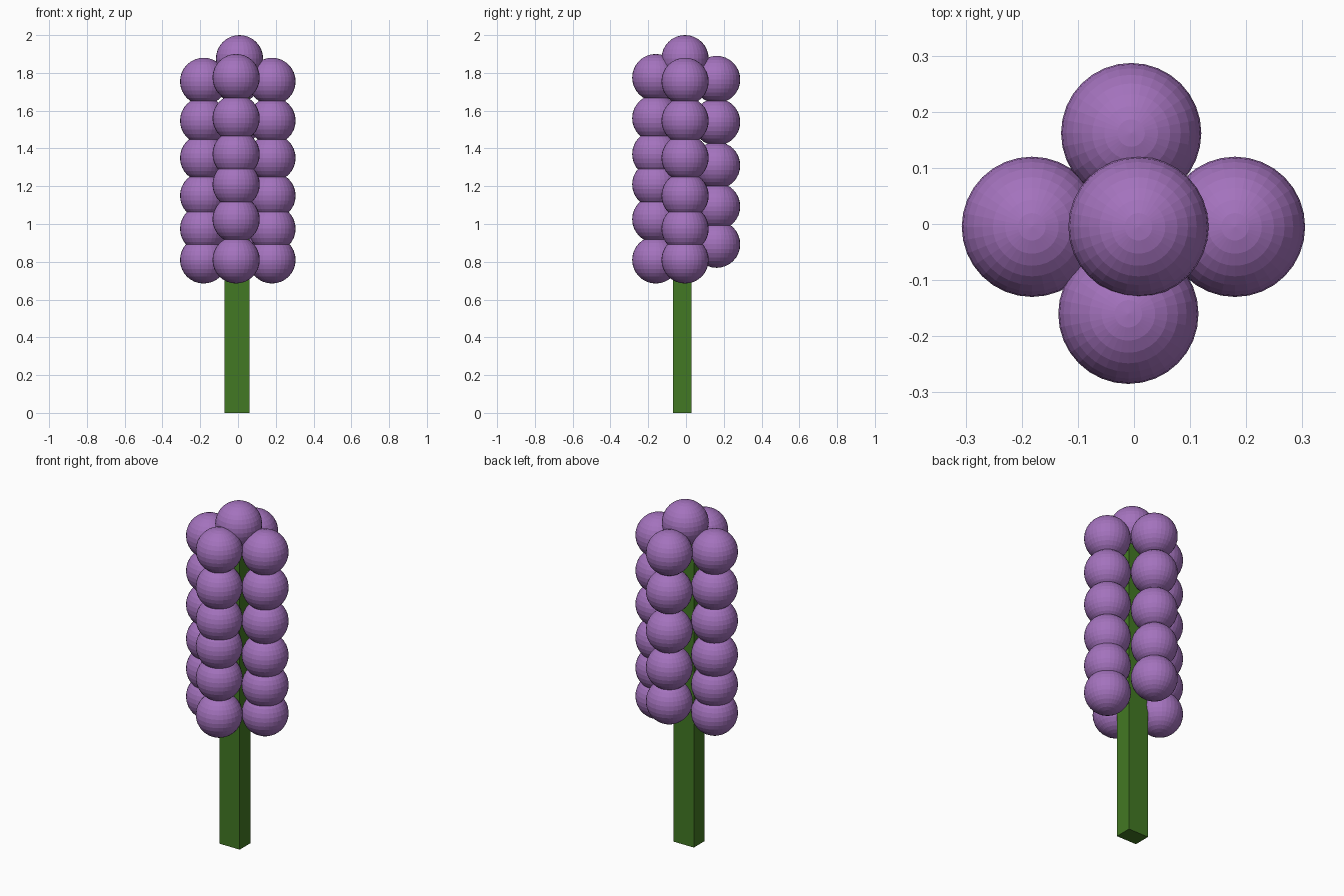
import bpy

if "Cube" in bpy.data.objects:
    bpy.data.objects.remove(bpy.data.objects["Cube"])

R = 0.125


def material(name, color):
    m = bpy.data.materials.new(name)
    m.diffuse_color = color
    m.use_nodes = True
    m.node_tree.nodes["Principled BSDF"].inputs["Base Color"].default_value = m.diffuse_color
    return m


purple = material("petal_purple", (0.37, 0.17, 0.51, 1))
green = material("stem_green", (0.055, 0.19, 0.017, 1))


def floret(name, x, y, z):
    bpy.ops.mesh.primitive_uv_sphere_add(segments=32, ring_count=16, radius=R, location=(x, y, z))
    ob = bpy.context.object
    ob.name = name
    ob.data.materials.append(purple)


# square stem running up inside the flower head
x0, x1, y0, y1, top = -0.072, 0.06, -0.07, 0.03, 1.85
bpy.ops.mesh.primitive_cube_add(size=1, location=((x0 + x1) / 2, (y0 + y1) / 2, top / 2))
stem = bpy.context.object
stem.name = "stem"
stem.scale = (x1 - x0, y1 - y0, top)
stem.data.materials.append(green)

# four columns of round florets
side_heights = [0.81, 0.975, 1.15, 1.35, 1.547, 1.755]
columns = {
    "left": (-0.182, -0.005, side_heights),
    "right": (0.18, -0.005, side_heights),
    "front": (-0.01, -0.16, [0.81, 1.025, 1.21, 1.37, 1.56, 1.775]),
    "back": (-0.005, 0.162, [0.893, 1.093, 1.31, 1.54, 1.765]),
}
for side, (x, y, heights) in columns.items():
    for i, z in enumerate(heights):
        floret(f"{side}_floret_{i + 1}", x, y, z)

# crowning floret
floret("top_floret", 0.008, -0.005, 2 - R)
